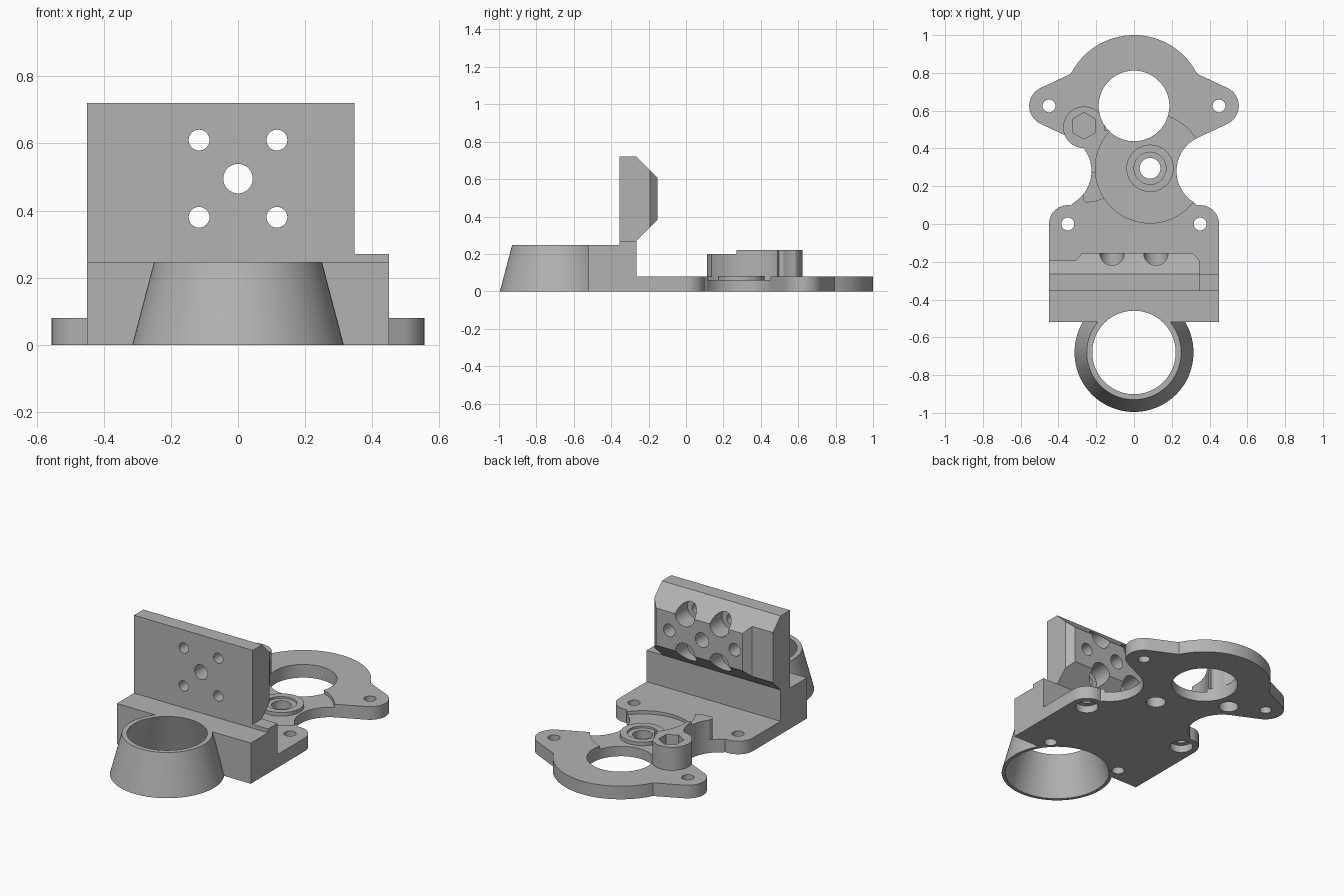
import bpy, bmesh
from math import sin, cos, pi, radians
from mathutils import Matrix

if "Cube" in bpy.data.objects:
    bpy.data.objects.remove(bpy.data.objects["Cube"])

grey = bpy.data.materials.new("plain grey")
grey.use_nodes = True
grey.diffuse_color = (0.45, 0.45, 0.45, 1)
grey.node_tree.nodes["Principled BSDF"].inputs["Base Color"].default_value = (0.45, 0.45, 0.45, 1)


def add_object(name, bm):
    bmesh.ops.recalc_face_normals(bm, faces=bm.faces)
    mesh = bpy.data.meshes.new(name)
    bm.to_mesh(mesh)
    bm.free()
    mesh.materials.append(grey)
    obj = bpy.data.objects.new(name, mesh)
    bpy.context.scene.collection.objects.link(obj)
    return obj


def prism(name, points, low, high, axis="z"):
    """Extrude an outline: (x, y) along z, or (y, z) along x."""
    place = (lambda a, b: (a, b, low)) if axis == "z" else (lambda a, b: (low, a, b))
    bm = bmesh.new()
    face = bm.faces.new([bm.verts.new(place(a, b)) for a, b in points])
    moved = bmesh.ops.extrude_face_region(bm, geom=[face])["geom"]
    shift = (0, 0, high - low) if axis == "z" else (high - low, 0, 0)
    bmesh.ops.translate(bm, vec=shift, verts=[v for v in moved if isinstance(v, bmesh.types.BMVert)])
    return add_object(name, bm)


def cone(name, x, y, low, high, r1, r2=None, sides=64):
    bm = bmesh.new()
    bmesh.ops.create_cone(bm, cap_ends=True, segments=sides, radius1=r1, radius2=r2 or r1,
                          depth=high - low, matrix=Matrix.Translation((x, y, (low + high) / 2)))
    return add_object(name, bm)


def bore(x, z, y1, y2, r):
    """Cylinder cutter running along y."""
    bm = bmesh.new()
    turn = Matrix.Translation((x, (y1 + y2) / 2, z)) @ Matrix.Rotation(pi / 2, 4, "X")
    bmesh.ops.create_cone(bm, cap_ends=True, segments=32, radius1=r, radius2=r, depth=y2 - y1, matrix=turn)
    return add_object("bore", bm)


def combine(obj, others, operation="DIFFERENCE"):
    for other in others:
        mod = obj.modifiers.new("cut", "BOOLEAN")
        mod.operation, mod.solver, mod.object = operation, "MANIFOLD", other
    bpy.context.view_layer.update()
    result = bpy.data.meshes.new_from_object(obj.evaluated_get(bpy.context.evaluated_depsgraph_get()))
    obj.modifiers.clear()
    obj.data = result
    for other in others:
        bpy.data.objects.remove(other)


def arc(cx, cy, r, start, end, steps=16):
    angles = [radians(start + (end - start) * i / steps) for i in range(steps + 1)]
    return [(cx + r * cos(a), cy + r * sin(a)) for a in angles]


def mirror(points):
    return [(-x, y) for x, y in points]


RING = (0.625, 0.375)      # large ring: y centre, radius
PIVOT = (0.085, 0.295)     # centre of the round recess
NUT = (-0.265, 0.52)       # centre of the nut boss
WAIST = (0.42, 0.28, 0.195)


def recess():
    return cone("recess", *PIVOT, 0.06, 0.5, 0.29, sides=96)


def ring_hole():
    return cone("ring_hole", 0, RING[0], -0.1, 0.5, 0.187, sides=96)


def nut_holes():
    return [cone("nut_trap", *NUT, 0.15, 0.5, 0.07, sides=6), cone("nut_bolt", *NUT, -0.1, 0.13, 0.055)]


# Base plate with ears, waist and rounded corners
half = arc(0, *RING, 90, 27, 24) + arc(0.45, 0.625, 0.105, 65, -65)
half += arc(*WAIST, 115, 240, 24) + arc(0.35, 0, 0.1, 100, 0) + [(0.45, -0.265)]
base = prism("base_plate", half + mirror(half[1:])[::-1], 0, 0.08)
cuts = [recess(), ring_hole(), cone("pivot_hole", *PIVOT, -0.1, 0.5, 0.055)]
cuts += nut_holes()[1:]
for side in (-1, 1):
    cuts.append(cone("ear_hole", side * 0.45, 0.625, -0.1, 0.5, 0.034, sides=32))
    cuts.append(cone("corner_hole", side * 0.35, 0, -0.1, 0.5, 0.034, sides=32))
    cuts.append(cone("corner_counterbore", side * 0.35, 0, -0.1, 0.045, 0.065, sides=32))
combine(base, cuts)
for extra in [o for o in bpy.data.objects if o.name.startswith("nut_trap")]:
    bpy.data.objects.remove(extra)

# Raised bearing collar in the recess
collar = cone("pivot_collar", *PIVOT, 0.06, 0.082, 0.125)
combine(collar, [cone("collar_bore", *PIVOT, 0.07, 0.2, 0.085), cone("collar_hole", *PIVOT, 0, 0.2, 0.055)])

# Nut boss and the thin curved wall that runs down from it
boss = cone("nut_boss", -0.265, 0.512, 0.05, 0.22, 0.11)
high_wall = [(-0.365, 0.47)] + mirror(arc(*WAIST, 115, 183, 14)) + [(-0.1, 0.27), (-0.1, 0.5)]
low_wall = mirror(arc(*WAIST, 182, 219, 8)) + [(-0.27, 0.13), (-0.255, 0.113), (-0.2, 0.12),
                                              (-0.175, 0.13), (-0.1, 0.16), (-0.1, 0.275)]
combine(boss, [prism("high_wall", high_wall, 0.05, 0.22), prism("low_wall", low_wall, 0.05, 0.2)], "UNION")
combine(boss, [recess(), ring_hole()] + nut_holes())


# Front block with its small step, hollowed by the tapered tube
def funnel():
    return cone("funnel", 0, -0.68, -0.03, 0.28, 0.304, 0.211, sides=96)


block_profile = [(-0.52, 0), (-0.52, 0.247), (-0.355, 0.247), (-0.355, 0.27), (-0.265, 0.27), (-0.265, 0)]
block = prism("front_block", block_profile, -0.45, 0.45, "x")
combine(block, [funnel()] + [cone("blind_hole", s * 0.25, -0.44, -0.1, 0.12, 0.036, sides=32) for s in (-1, 1)])

tube = cone("tapered_tube", 0, -0.68, 0, 0.247, 0.315, 0.25, sides=96)
behind = [(-0.5, -0.52), (0.5, -0.52), (0.5, 0), (-0.5, 0)]
combine(tube, [funnel(), prism("trim", behind, -0.1, 0.5)])

# Upright mounting plate with sloped edges and chamfered ends
side_profile = [(-0.355, 0.247), (-0.355, 0.72), (-0.265, 0.72), (-0.153, 0.608), (-0.153, 0.382), (-0.265, 0.27),
                (-0.265, 0.247)]
plan = [(-0.45, -0.4), (0.347, -0.4), (0.347, -0.192), (0.3, -0.145), (-0.265, -0.145), (-0.31, -0.192), (-0.45, -0.192)]
upright = prism("upright_plate", side_profile, -0.5, 0.5, "x")
combine(upright, [prism("plan", plan, 0.2, 0.8)], "INTERSECT")
bores = [bore(0, 0.495, -0.5, 0, 0.044)]
for side in (-1, 1):
    bores.append(bore(side * 0.22, 0.495, -0.26, 0, 0.038))
    for z in (0.38, 0.61):
        bores.append(bore(side * 0.116, z, -0.5, 0, 0.031))
        bores.append(bore(side * 0.116, z, -0.27, 0, 0.064))
combine(upright, bores)

# Keep edges sharp and curved walls smooth
for obj in (base, collar, boss, block, tube, upright):
    bpy.ops.object.select_all(action="DESELECT")
    obj.select_set(True)
    bpy.context.view_layer.objects.active = obj
    bpy.ops.object.shade_smooth_by_angle(angle=radians(25))
